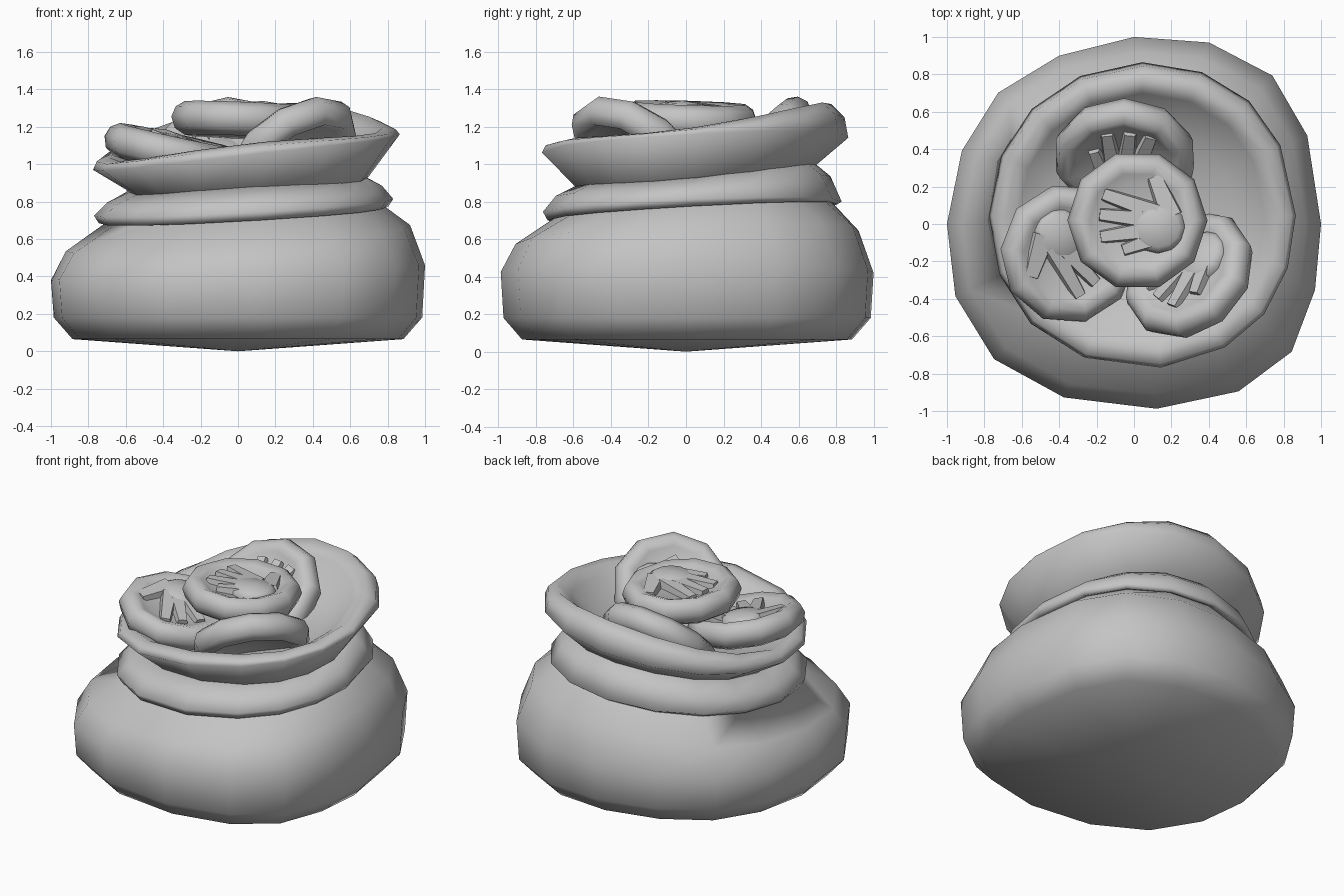
import bpy, bmesh, math
from mathutils import Vector, Matrix

if "Cube" in bpy.data.objects:
    bpy.data.objects.remove(bpy.data.objects["Cube"])

grey = bpy.data.materials.new("grey")
grey.diffuse_color = (0.55, 0.55, 0.55, 1)
grey.use_nodes = True
grey.node_tree.nodes["Principled BSDF"].inputs["Base Color"].default_value = grey.diffuse_color


def finish(name, bm, angle=55, matrix=None):
    bmesh.ops.recalc_face_normals(bm, faces=bm.faces)
    mesh = bpy.data.meshes.new(name)
    bm.to_mesh(mesh)
    bm.free()
    mesh.materials.append(grey)
    ob = bpy.data.objects.new(name, mesh)
    bpy.context.collection.objects.link(ob)
    if matrix:
        ob.matrix_world = matrix
    bpy.ops.object.select_all(action='DESELECT')
    ob.select_set(True)
    bpy.context.view_layer.objects.active = ob
    bpy.ops.object.shade_smooth_by_angle(angle=math.radians(angle))
    return ob


def skin(bm, loops):
    """Bridge successive loops; a loop of one repeated vertex is a tip."""
    n = len(loops[0])
    for a, b in zip(loops, loops[1:]):
        for i in range(n):
            j = (i + 1) % n
            bm.faces.new(list(dict.fromkeys((a[i], a[j], b[j], b[i]))))


# Uneven outline of the sack: angle in degrees and radius factor
OUTLINE = [(0, 1.0), (27, 1.04), (47, 1.085), (67.5, 1.05), (90, 1.0), (114, 0.985),
           (136, 1.01), (157, 1.0), (180, 1.0), (202, 1.03), (224, 1.04), (248, 1.0),
           (277, 0.995), (302, 1.055), (321, 1.085), (340, 1.03)]


def sack(name, rings):
    """Rings: radius, z, rise to +x, rise to +y, second-order rise, centre offset, outline weight."""
    bm = bmesh.new()
    loops = []
    for r, z, ax, ay, a2, off, w in rings:
        if r == 0:
            loops.append([bm.verts.new((off, off, z))] * len(OUTLINE))
            continue
        loop = []
        for deg, f in OUTLINE:
            t = math.radians(deg)
            c, s = math.cos(t), math.sin(t)
            k = r * (1 + (f - 1) * w)
            loop.append(bm.verts.new((off + k * c, off + k * s,
                                      z + ax * c + ay * s + a2 * math.cos(2 * t))))
        loops.append(loop)
    skin(bm, loops)
    return finish(name, bm, 150)


# Sack: belly, rolled neck, flared lip and hollow mouth
sack("sack", [
    (0, 0.0, 0, 0, 0, 0, 0),
    (0.885, 0.065, 0, 0, 0, 0, 1),
    (0.985, 0.18, 0, 0, 0, 0, 1),
    (1.0, 0.42, 0.04, 0.0, 0, 0, 1),
    (0.92, 0.605, 0.07, 0.04, 0, 0, 0.9),
    (0.74, 0.745, 0.05, 0.05, -0.01, 0.03, 0.3),
    (0.775, 0.735, 0.045, 0.045, -0.005, 0.03, 0.3),
    (0.80, 0.77, 0.045, 0.03, 0, 0.03, 0.3),
    (0.735, 0.86, 0.045, 0.055, -0.02, 0.035, 0.2),
    (0.62, 0.925, 0.045, 0.07, -0.03, 0.04, 0.2),
    (0.57, 0.90, 0.04, 0.07, -0.03, 0.045, 0.2),
    (0.61, 0.885, 0.035, 0.065, -0.02, 0.05, 0.2),
    (0.65, 0.92, 0.035, 0.06, -0.02, 0.05, 0.2),
    (0.82, 1.08, 0.095, 0.045, -0.015, 0.045, 0.25),
    (0.80, 1.135, 0.085, 0.08, -0.035, 0.045, 0.25),
    (0.73, 1.165, 0.08, 0.105, -0.05, 0.045, 0.2),
    (0.66, 1.12, 0.07, 0.09, -0.04, 0.04, 0.2),
    (0.52, 1.0, 0.04, 0.04, 0, 0.03, 0),
    (0, 0.95, 0, 0, 0, 0, 0),
], )

# Coin section: soft round rim around a thin web, dished on both faces
COIN = [(0, 0.0), (0.20, 0.0), (0.25, 0.025), (0.30, 0.045), (0.345, 0.015),
        (0.365, -0.04), (0.345, -0.10), (0.29, -0.135), (0.24, -0.10), (0, -0.08)]

# Fingers and thumb: root x, y, tip x, y, root and tip half width
FINGERS = [(0.10, 0.04, -0.185, 0.14, 0.055, 0.038), (0.08, 0.0, -0.205, 0.03, 0.055, 0.036),
           (0.08, -0.05, -0.20, -0.09, 0.055, 0.036), (0.12, -0.09, -0.08, -0.16, 0.05, 0.034),
           (0.18, 0.02, 0.09, 0.235, 0.07, 0.045)]


def hand(name, matrix, scale):
    """Raised emblem: a domed palm with tapering blunt fingers."""
    bm = bmesh.new()
    loops = []
    for k, z in ((1, -0.01), (0.96, 0.025), (0.75, 0.048), (0, 0.062)):
        if k == 0:
            loops.append([bm.verts.new((0.11, -0.04, z))] * 12)
            continue
        loops.append([bm.verts.new((0.11 + 0.15 * k * math.cos(math.tau * i / 12),
                                    -0.04 + 0.14 * k * math.sin(math.tau * i / 12), z))
                      for i in range(12)])
    skin(bm, loops)
    for x0, y0, x1, y1, w0, w1 in FINGERS:
        across = Vector((y0 - y1, x1 - x0, 0)).normalized()
        ends = []
        for p, w, h in ((Vector((x0, y0, 0)), w0, 0.05), (Vector((x1, y1, 0)), w1, 0.03)):
            side = across * w
            drop, lift = Vector((0, 0, -0.01)), Vector((0, 0, h))
            ends.append([bm.verts.new(p + o) for o in
                         (side + drop, side * 0.75 + lift, side * -0.75 + lift, drop - side)])
        skin(bm, ends)
        bm.faces.new(ends[1])
    bmesh.ops.scale(bm, vec=(scale, scale, 1), verts=bm.verts)
    finish(name, bm, 70, matrix)


def coin(name, centre, slope, radius, turn):
    """Dished coin lying on a plane with the given x and y slopes."""
    normal = Vector((-slope[0], -slope[1], 1)).normalized()
    tilt = Vector((0, 0, 1)).rotation_difference(normal).to_matrix().to_4x4()
    m = Matrix.Translation(centre) @ tilt @ Matrix.Rotation(math.radians(turn), 4, 'Z')
    k = radius / 0.365
    bm = bmesh.new()
    loops = []
    for r, z in COIN:
        if r == 0:
            loops.append([bm.verts.new((0, 0, z))] * 10)
        else:
            loops.append([bm.verts.new((r * k * math.cos(math.tau * i / 10),
                                        r * k * math.sin(math.tau * i / 10), z))
                          for i in range(10)])
    skin(bm, loops)
    finish(name, bm, 75, m)
    hand(name + "_hand", m, k * 0.97)


# Coins heaped in the mouth
coin("centre_coin", (0.02, 0.02, 1.28), (-0.04, -0.03), 0.375, 0)
coin("left_coin", (-0.34, -0.16, 1.11), (-0.22, 0.03), 0.375, 140)
coin("right_coin", (0.275, -0.25, 1.11), (0.64, -0.64), 0.38, 55)
coin("back_coin", (-0.05, 0.335, 1.105), (0.04, 0.9), 0.385, -90)
